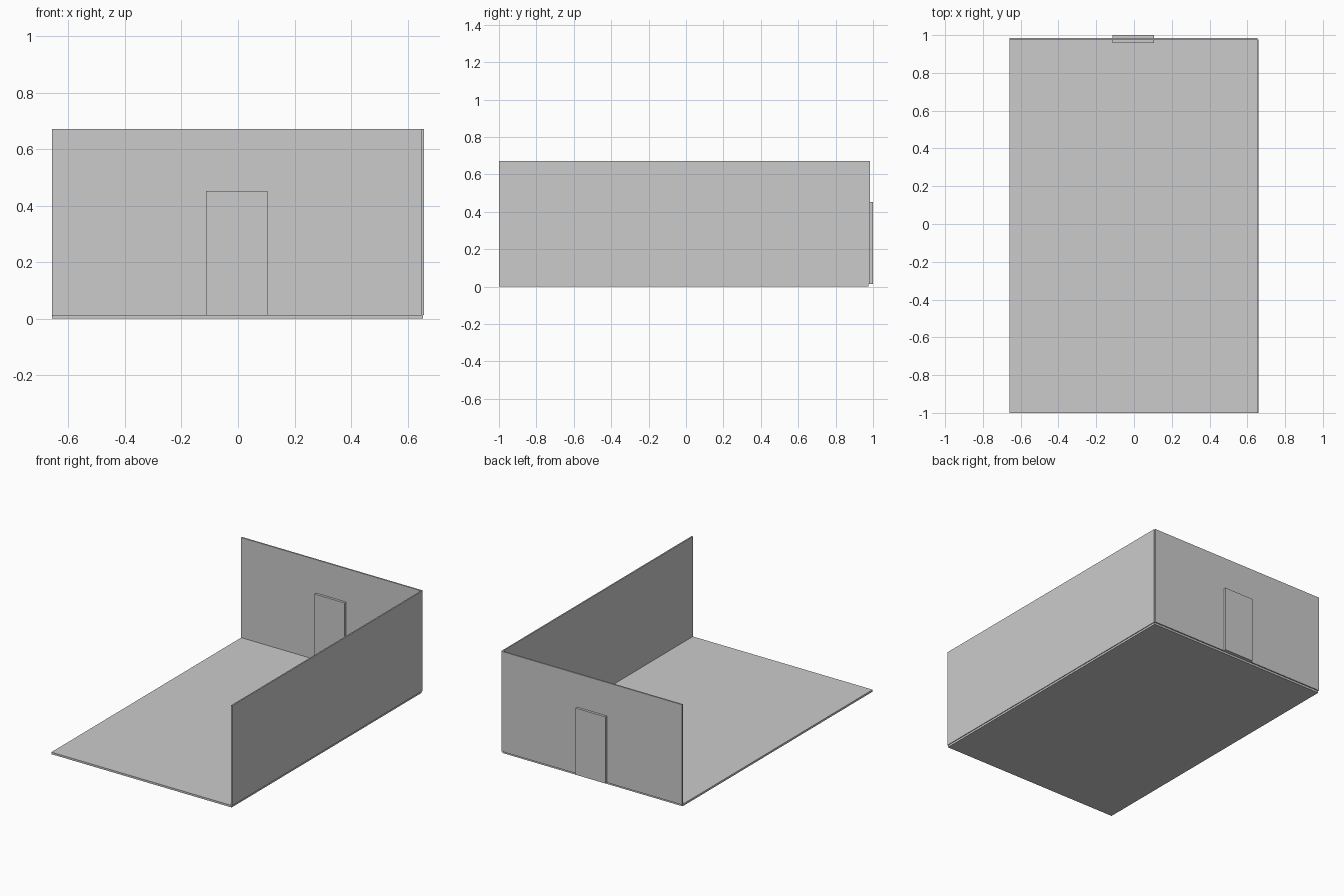
import bpy
from mathutils import Matrix, Vector
import bmesh

if "Cube" in bpy.data.objects:
    bpy.data.objects.remove(bpy.data.objects["Cube"])


def box(name, lo, hi):
    """Axis-aligned box between two corners."""
    lo, hi = Vector(lo), Vector(hi)
    bm = bmesh.new()
    bmesh.ops.create_cube(bm, size=1.0, matrix=Matrix.Translation((lo + hi) / 2)
                          @ Matrix.Diagonal((*(hi - lo), 1.0)))
    mesh = bpy.data.meshes.new(name)
    bm.to_mesh(mesh)
    bm.free()
    obj = bpy.data.objects.new(name, mesh)
    bpy.context.collection.objects.link(obj)
    return obj


FLOOR_TOP, WALL_TOP = 0.013, 0.672

# Floor slab
box("floor", (-0.659, -1.0, 0.0), (0.654, 0.976, FLOOR_TOP))

# Two thin walls overhanging the floor edges slightly
box("right_wall", (0.650, -1.0, FLOOR_TOP), (0.659, 0.976, WALL_TOP))
box("back_wall", (-0.659, 0.974, FLOOR_TOP), (0.655, 0.984, WALL_TOP))

# Door slab standing proud on both sides of the back wall
box("door", (-0.113, 0.958, FLOOR_TOP), (0.105, 1.0, 0.452))
